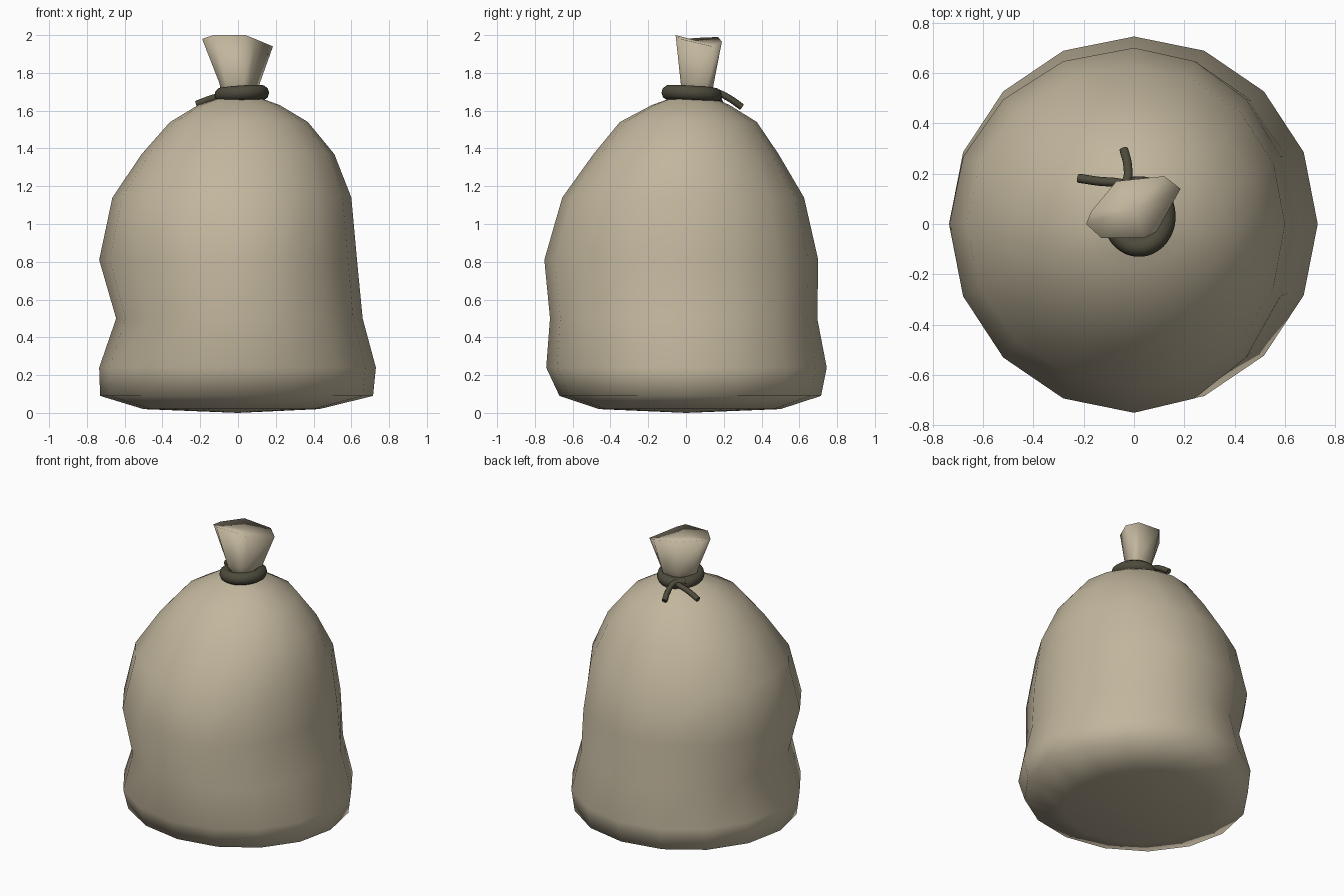
import bpy, bmesh, math
from mathutils import Vector

if "Cube" in bpy.data.objects:
    bpy.data.objects.remove(bpy.data.objects["Cube"])


def material(name, color):
    m = bpy.data.materials.new(name)
    m.diffuse_color = (*color, 1)
    m.use_nodes = True
    m.node_tree.nodes["Principled BSDF"].inputs["Base Color"].default_value = m.diffuse_color
    return m


CLOTH = material("burlap", (0.54, 0.47, 0.34))
CORD = material("cord", (0.075, 0.07, 0.045))


def loft(name, rings, bottom, top, mat):
    """Skin a stack of equal-length rings and close both ends with fans."""
    bm = bmesh.new()
    loops = [[bm.verts.new(p) for p in ring] for ring in rings]
    n = len(loops[0])
    for a, b in zip(loops, loops[1:]):
        for i in range(n):
            j = (i + 1) % n
            bm.faces.new((a[i], a[j], b[j], b[i]))
    lo, hi = bm.verts.new(bottom), bm.verts.new(top)
    for i in range(n):
        j = (i + 1) % n
        bm.faces.new((loops[0][j], loops[0][i], lo))
        bm.faces.new((loops[-1][i], loops[-1][j], hi))
    bmesh.ops.recalc_face_normals(bm, faces=bm.faces)
    for f in bm.faces:
        f.smooth = True
    me = bpy.data.meshes.new(name)
    bm.to_mesh(me)
    bm.free()
    ob = bpy.data.objects.new(name, me)
    me.materials.append(mat)
    bpy.context.collection.objects.link(ob)
    return ob


def cord(name, points, radius, cyclic=False):
    cu = bpy.data.curves.new(name, "CURVE")
    cu.dimensions = "3D"
    cu.bevel_depth = radius
    cu.bevel_resolution = 3
    cu.resolution_u = 6
    cu.use_fill_caps = True
    sp = cu.splines.new("BEZIER")
    sp.bezier_points.add(len(points) - 1)
    for bp, p in zip(sp.bezier_points, points):
        bp.co = p
        bp.handle_left_type = bp.handle_right_type = "AUTO"
    sp.use_cyclic_u = cyclic
    cu.materials.append(CORD)
    ob = bpy.data.objects.new(name, cu)
    bpy.context.collection.objects.link(ob)
    return ob


# Sack body: height and reach towards -x, +x, -y, +y at each level
LEVELS = [
    (0.02, 0.50, 0.43, 0.46, 0.50),
    (0.09, 0.73, 0.715, 0.67, 0.715),
    (0.24, 0.735, 0.73, 0.74, 0.745),
    (0.50, 0.645, 0.66, 0.72, 0.695),
    (0.81, 0.735, 0.63, 0.75, 0.70),
    (1.14, 0.665, 0.60, 0.655, 0.625),
    (1.37, 0.51, 0.51, 0.49, 0.49),
    (1.54, 0.36, 0.37, 0.35, 0.375),
    (1.63, 0.21, 0.22, 0.18, 0.23),
    (1.67, 0.09, 0.11, 0.07, 0.14),
]


def body_ring(z, xn, xp, yn, yp):
    ring = []
    for i in range(16):
        a = math.tau * i / 16
        c, s = math.cos(a), math.sin(a)
        ring.append((c * (xp if c > 0 else xn), s * (yp if s > 0 else yn), z))
    return ring


loft("sack_body", [body_ring(*l) for l in LEVELS],
     (0, 0, 0), (0.01, 0.04, 1.70), CLOTH)

# Flared gathered top above the tie
RIM = [(-0.19, 0.0, 1.98), (-0.13, -0.055, 2.0), (0.04, -0.055, 2.0),
       (0.09, -0.03, 1.98), (0.185, 0.14, 1.94), (0.12, 0.19, 1.965),
       (-0.07, 0.17, 1.99), (-0.17, 0.05, 1.985)]
neck = [(0.01 + 0.47 * x, 0.01 + 0.62 * (y - 0.04) + 0.03, 1.66) for x, y, z in RIM]
mid = [(0.01 + 0.58 * x, 0.04 + 0.72 * (y - 0.04), 1.75) for x, y, z in RIM]
loft("gathered_top", [neck, mid, RIM], (0.01, 0.04, 1.65), (0, 0.06, 1.97), CLOTH)

# Cord tied around the neck, leaning slightly to the back
tie = []
for i in range(12):
    a = math.tau * i / 12
    x, y = 0.02 + 0.105 * math.cos(a), 0.03 + 0.12 * math.sin(a)
    tie.append((x, y, 1.69 + 0.06 * (x - 0.02) - 0.06 * y))
cord("neck_tie", tie, 0.04, True)

# Two loose cord ends crossing at the back
cord("tie_end_left", [(0.05, 0.13, 1.70), (-0.06, 0.163, 1.685),
                      (-0.14, 0.17, 1.665), (-0.22, 0.182, 1.635)], 0.018)
cord("tie_end_back", [(-0.08, 0.12, 1.70), (-0.03, 0.17, 1.695),
                      (-0.025, 0.23, 1.665), (-0.04, 0.295, 1.62)], 0.018)
